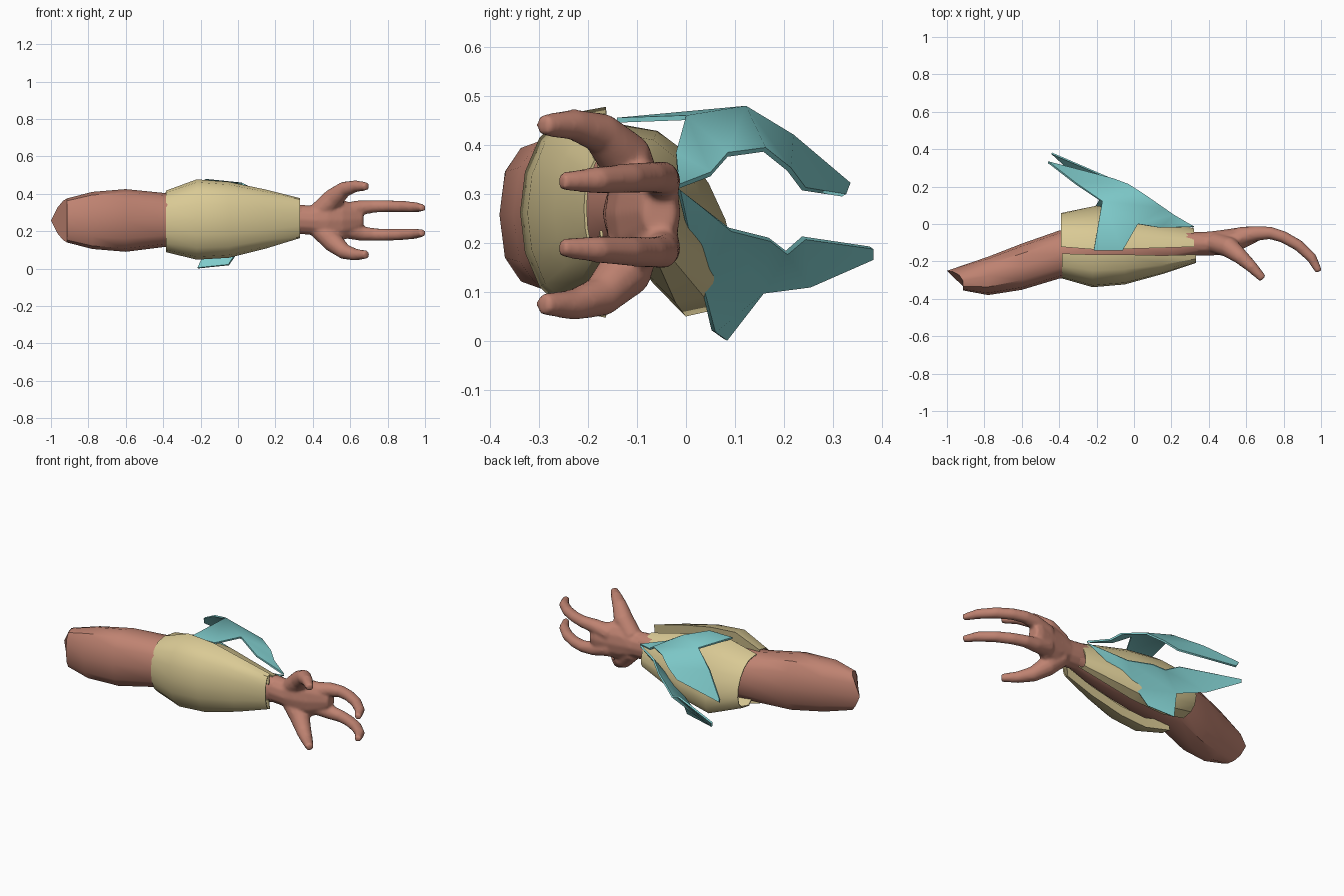
import bpy, math
from mathutils import Vector

if "Cube" in bpy.data.objects:
    bpy.data.objects.remove(bpy.data.objects["Cube"])


def material(name, rgb):
    m = bpy.data.materials.new(name)
    m.diffuse_color = (*rgb, 1)
    m.use_nodes = True
    m.node_tree.nodes["Principled BSDF"].inputs["Base Color"].default_value = m.diffuse_color
    return m


SKIN = material("clay_brown", (0.52, 0.225, 0.165))
TAN = material("sand_tan", (0.70, 0.59, 0.30))
TEAL = material("pale_teal", (0.22, 0.62, 0.62))


def make(name, verts, faces, mat):
    me = bpy.data.meshes.new(name)
    me.from_pydata([tuple(v) for v in verts], [], faces)
    me.materials.append(mat)
    ob = bpy.data.objects.new(name, me)
    bpy.context.collection.objects.link(ob)
    return ob


def finish(ob, angle):
    """Bake modifiers and smooth everything below the given angle."""
    bpy.ops.object.select_all(action='DESELECT')
    ob.select_set(True)
    bpy.context.view_layer.objects.active = ob
    bpy.ops.object.convert(target='MESH')
    bpy.ops.object.shade_smooth_by_angle(angle=math.radians(angle))


def skin_rings(rings, closed=True, start=0):
    """Bridge rings of equal size; closed rings also get end caps."""
    n, verts, faces = len(rings[0]), [], []
    for ring in rings:
        verts += ring
    for i in range(len(rings) - 1):
        for j in range(n if closed else n - 1):
            a, b = start + i * n, start + (i + 1) * n
            k = (j + 1) % n
            faces.append((a + j, a + k, b + k, b + j))
    if closed:
        faces.append(tuple(start + j for j in reversed(range(n))))
        faces.append(tuple(start + (len(rings) - 1) * n + j for j in range(n)))
    return verts, faces


def oval(x, y0, y1, z0, z1, n=12, slant=0, power=1.0):
    """Cross-section; slant pulls the back toward -x, low power squares it."""
    ring = []
    for j in range(n):
        a = 2 * math.pi * j / n
        c, s = (math.copysign(abs(v) ** power, v) for v in (math.cos(a), math.sin(a)))
        ring.append(Vector((x - slant * max(0, math.cos(a)) * (1 - abs(math.sin(a)) * 0.6),
                            (y0 + y1) / 2 + c * (y1 - y0) / 2,
                            (z0 + z1) / 2 + s * (z1 - z0) / 2)))
    return ring


def tube(points, n=12):
    """Tapered round tube through (x, y, z, radius) points."""
    rings, ps = [], [Vector(p[:3]) for p in points]
    for i, p in enumerate(ps):
        t = ps[min(i + 1, len(ps) - 1)] - ps[max(i - 1, 0)]
        q = t.to_track_quat('Z', 'Y')
        r = points[i][3]
        rings.append([p + q @ Vector((r * math.cos(2 * math.pi * j / n),
                                      r * math.sin(2 * math.pi * j / n), 0))
                      for j in range(n)])
    return rings


# Arm, from the slanted cut end to the wrist
arm_sections = [
    (-0.915, -0.355, -0.25, 0.14, 0.375), (-0.78, -0.38, -0.175, 0.105, 0.41),
    (-0.60, -0.352, -0.105, 0.09, 0.425), (-0.40, -0.292, -0.035, 0.115, 0.405),
    (-0.20, -0.27, 0.0, 0.125, 0.40), (0.0, -0.24, -0.01, 0.14, 0.38),
    (0.20, -0.20, -0.035, 0.165, 0.355), (0.36, -0.16, -0.045, 0.195, 0.335)]
rings = [oval(*s, slant=0.085 if i == 0 else 0, power=0.8)
         for i, s in enumerate(arm_sections)]
finish(make("arm", *skin_rings(rings), SKIN), 38)

# Hand: palm, two fingers and two thumbs fused into one smooth surface
palm = [oval(*s) for s in [
    (0.30, -0.17, -0.04, 0.185, 0.345), (0.40, -0.17, -0.04, 0.18, 0.338),
    (0.48, -0.165, -0.03, 0.15, 0.368), (0.56, -0.145, -0.018, 0.15, 0.368),
    (0.63, -0.11, -0.01, 0.18, 0.345), (0.67, -0.09, -0.018, 0.215, 0.31)]]
thumb = [(0.43, -0.10, 0.30, 0.055), (0.51, -0.125, 0.375, 0.056),
         (0.57, -0.175, 0.425, 0.042), (0.63, -0.23, 0.441, 0.032),
         (0.69, -0.293, 0.44, 0.022)]
finger = [(0.56, -0.068, 0.30, 0.052), (0.66, -0.05, 0.327, 0.040),
          (0.73, -0.048, 0.333, 0.034), (0.80, -0.07, 0.334, 0.032),
          (0.88, -0.115, 0.332, 0.031), (0.95, -0.18, 0.328, 0.028),
          (0.989, -0.255, 0.325, 0.019)]


def flip(points):
    return [(x, y, 0.515 - z, r) for x, y, z, r in points]


hand_v, hand_f = [], []
for part in [palm] + [tube(p) for p in (thumb, finger, flip(thumb), flip(finger))]:
    v, f = skin_rings(part, start=len(hand_v))
    hand_v += v
    hand_f += f
hand = make("hand", hand_v, hand_f, SKIN)
rm = hand.modifiers.new("fuse", 'REMESH')
rm.mode = 'VOXEL'
rm.voxel_size = 0.008
sm = hand.modifiers.new("soften", 'SMOOTH')
sm.factor = 0.5
sm.iterations = 7
finish(hand, 80)


# Forearm guards: curved shells with lips folded inward to the arm
def guard(name, sections, top_lip, low_lip, n=9):
    rows = []
    for x, yt, zt, yb, zb, depth in sections:
        row = [Vector((x, yt + top_lip[0], zt + top_lip[1]))]
        for j in range(n):
            t = math.pi * j / (n - 1)
            k = (1 - math.cos(t)) / 2
            bulge = depth * max(0, math.sin(t)) ** 0.75
            row.append(Vector((x, yt + (yb - yt) * k + bulge, zt + (zb - zt) * k)))
        row.append(Vector((x, yb + low_lip[0], zb + low_lip[1])))
        rows.append(row)
    ob = make(name, *skin_rings(rows, closed=False), TAN)
    so = ob.modifiers.new("thickness", 'SOLIDIFY')
    so.thickness = 0.006
    so.offset = 0
    finish(ob, 35)


guard("front_guard", [
    (-0.385, -0.16, 0.415, -0.16, 0.09, -0.128), (-0.22, -0.165, 0.475, -0.165, 0.05, -0.17),
    (-0.05, -0.165, 0.462, -0.165, 0.06, -0.155), (0.15, -0.17, 0.42, -0.17, 0.11, -0.095),
    (0.33, -0.165, 0.375, -0.165, 0.165, -0.04)],
    top_lip=(-0.008, -0.06), low_lip=(-0.008, 0.06))
guard("back_guard", [
    (-0.39, -0.12, 0.405, -0.05, 0.12, 0.135), (-0.20, -0.135, 0.44, 0.0, 0.053, 0.145),
    (0.0, -0.13, 0.42, -0.02, 0.08, 0.12), (0.32, -0.12, 0.345, -0.06, 0.17, 0.055)],
    top_lip=(0.01, -0.04), low_lip=(-0.065, 0.067))

# Forked fins: a swept blade with a strap wrapping over the guard
FIN_FACES = [(0, 1, 13), (1, 2, 12, 13), (2, 3, 9, 12), (9, 10, 11, 12),
             (3, 4, 9), (4, 5, 8, 9), (5, 6, 7, 8)]
upper = [(0.32, -0.015, 0.315), (0.21, 0.05, 0.34), (0.16, 0.085, 0.38),
         (0.05, 0.16, 0.39), (-0.03, 0.21, 0.35), (-0.11, 0.24, 0.31),
         (-0.45, 0.322, 0.297), (-0.46, 0.331, 0.32), (-0.31, 0.215, 0.418),
         (-0.17, 0.12, 0.475), (-0.215, -0.14, 0.45), (-0.06, -0.14, 0.45),
         (0.02, 0.0, 0.455), (0.14, -0.02, 0.38)]
lower = [(0.32, -0.015, 0.31), (0.20, 0.03, 0.275), (0.12, 0.09, 0.227),
         (0.01, 0.17, 0.207), (-0.05, 0.205, 0.18), (-0.12, 0.24, 0.21),
         (-0.44, 0.378, 0.19), (-0.44, 0.378, 0.168), (-0.30, 0.25, 0.112),
         (-0.17, 0.155, 0.10), (-0.215, 0.08, 0.003), (-0.05, 0.056, 0.02),
         (0.02, 0.03, 0.125), (0.14, 0.01, 0.20)]
for name, pts in (("upper_fin", upper), ("lower_fin", lower)):
    fin = make(name, pts, FIN_FACES, TEAL)
    so = fin.modifiers.new("thickness", 'SOLIDIFY')
    so.thickness = 0.01
    so.offset = 0
    finish(fin, 60)
